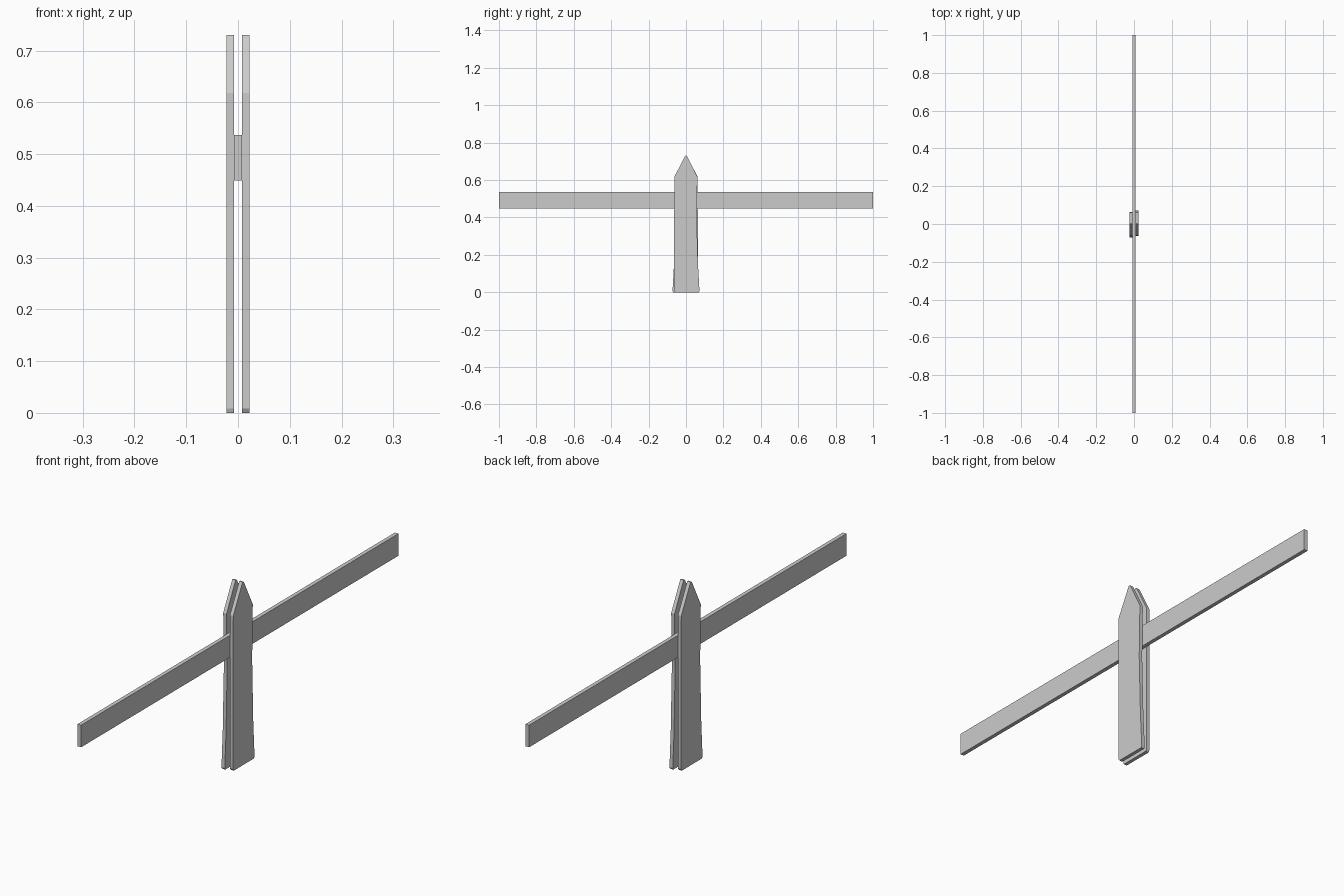
import bpy, bmesh
from mathutils import Matrix

if "Cube" in bpy.data.objects:
    bpy.data.objects.remove(bpy.data.objects["Cube"])

def plate(name, profile, x0, x1, turn=False):
    """Extrude a (y, z) outline from x0 to x1; optionally turn it half round z."""
    bm = bmesh.new()
    face = bm.faces.new([bm.verts.new((x0, y, z)) for y, z in profile])
    ext = bmesh.ops.extrude_face_region(bm, geom=[face])
    moved = [v for v in ext["geom"] if isinstance(v, bmesh.types.BMVert)]
    bmesh.ops.translate(bm, verts=moved, vec=(x1 - x0, 0, 0))
    if turn:
        bm.transform(Matrix.Rotation(3.14159265, 4, 'Z'))
    bmesh.ops.recalc_face_normals(bm, faces=bm.faces)
    mesh = bpy.data.meshes.new(name)
    bm.to_mesh(mesh)
    bm.free()
    bpy.context.collection.objects.link(bpy.data.objects.new(name, mesh))

# Pointed picket: straight on one side, flared foot on the other
picket = [(-0.058, 0), (0.069, 0), (0.072, 0.008), (0.064, 0.15),
          (0.057, 0.40), (0.061, 0.618), (0.006, 0.726), (0.003, 0.73),
          (-0.003, 0.73), (-0.006, 0.726), (-0.062, 0.618), (-0.063, 0.40),
          (-0.063, 0.15), (-0.063, 0.008)]
plate("right_picket", picket, 0.008, 0.0225)
plate("left_picket", picket, 0.008, 0.0225, turn=True)

# Long rail sandwiched between the pickets
plate("rail", [(-1, 0.449), (1, 0.449), (1, 0.537), (-1, 0.537)], -0.008, 0.008)
